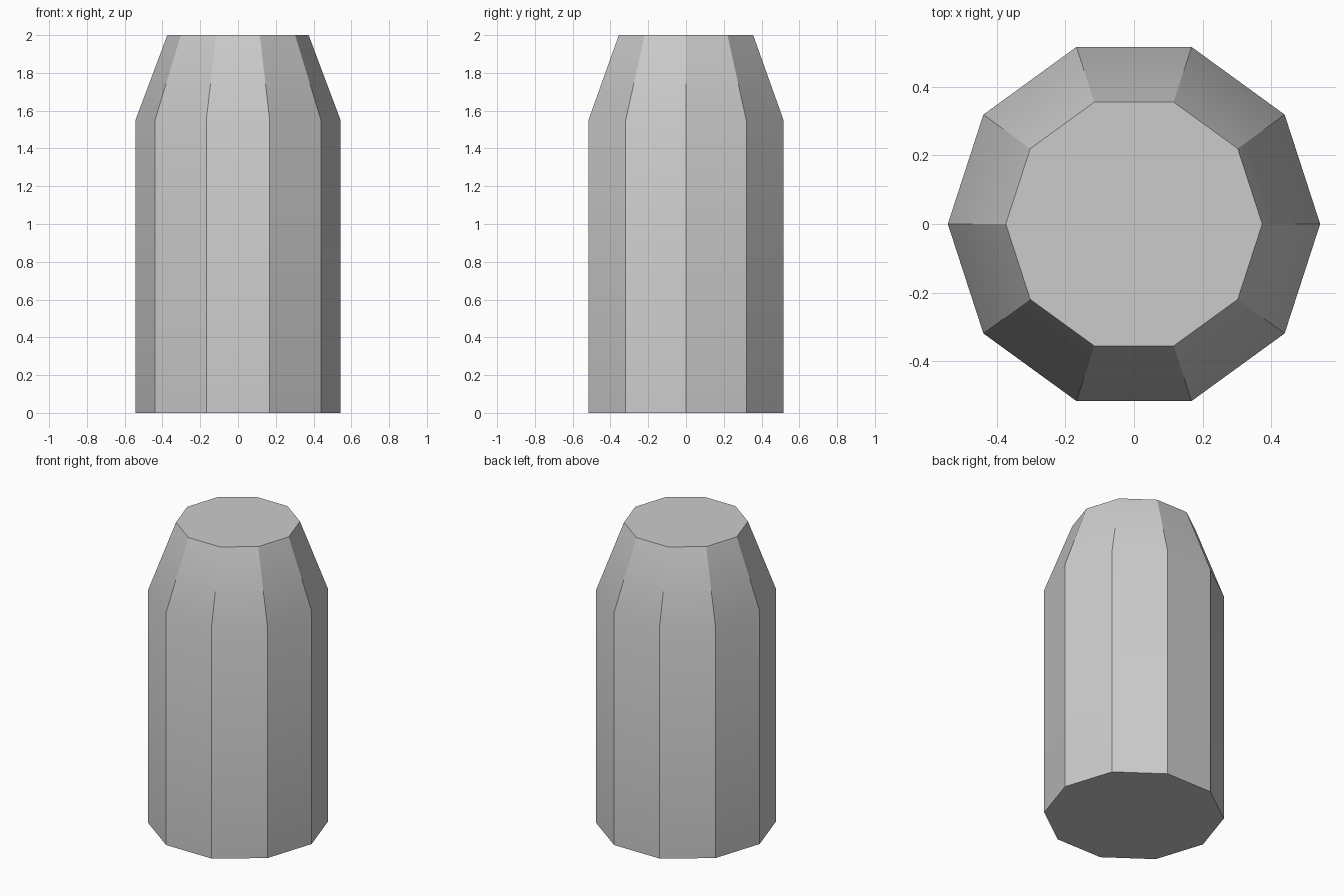
import bpy, bmesh, math

if "Cube" in bpy.data.objects:
    bpy.data.objects.remove(bpy.data.objects["Cube"])

SIDES = 10
PROFILE = [(0.543, 0.0), (0.543, 1.55), (0.374, 2.0)]  # radius, height

bm = bmesh.new()

# Stacked ten-sided rings: base, shoulder, top
rings = [[bm.verts.new((r * math.cos(2 * math.pi * i / SIDES),
                        r * math.sin(2 * math.pi * i / SIDES), z))
          for i in range(SIDES)] for r, z in PROFILE]

# Straight walls and tapered shoulder
for low, high in zip(rings, rings[1:]):
    for i in range(SIDES):
        j = (i + 1) % SIDES
        bm.faces.new((low[i], low[j], high[j], high[i]))

# Flat base and top
bm.faces.new(rings[0][::-1])
bm.faces.new(rings[-1])

mesh = bpy.data.meshes.new("tapered_post")
bm.to_mesh(mesh)
bm.free()
post = bpy.data.objects.new("tapered_post", mesh)
bpy.context.collection.objects.link(post)

# Soft shoulder, crisp facet edges
bpy.context.view_layer.objects.active = post
post.select_set(True)
bpy.ops.object.shade_smooth_by_angle(angle=math.radians(30))
